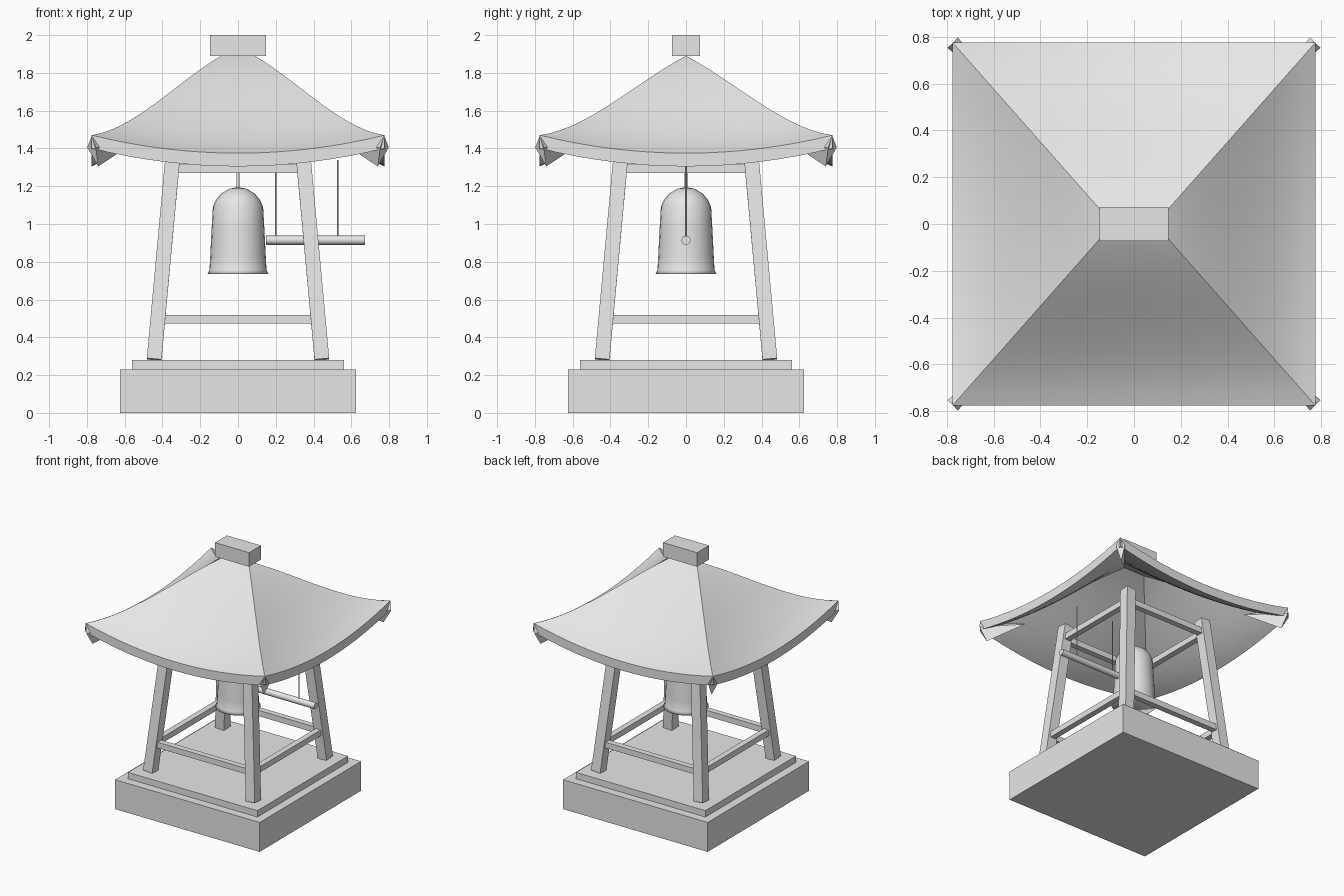
import bpy, bmesh, math
from mathutils import Matrix, Vector

if "Cube" in bpy.data.objects:
    bpy.data.objects.remove(bpy.data.objects["Cube"])

grey = bpy.data.materials.new("stone_grey")
grey.diffuse_color = (0.8, 0.8, 0.8, 1)
grey.use_nodes = True
grey.node_tree.nodes["Principled BSDF"].inputs["Base Color"].default_value = grey.diffuse_color


def finish(name, bm, smooth=None):
    bmesh.ops.recalc_face_normals(bm, faces=bm.faces)
    me = bpy.data.meshes.new(name)
    bm.to_mesh(me)
    bm.free()
    me.materials.append(grey)
    ob = bpy.data.objects.new(name, me)
    bpy.context.collection.objects.link(ob)
    if smooth is not None:
        bpy.ops.object.select_all(action='DESELECT')
        ob.select_set(True)
        bpy.context.view_layer.objects.active = ob
        bpy.ops.object.shade_smooth_by_angle(angle=math.radians(smooth))
    return ob


def box(name, size, loc, rot=Matrix()):
    bm = bmesh.new()
    m = Matrix.Translation(loc) @ rot @ Matrix.Diagonal((*size, 1))
    bmesh.ops.create_cube(bm, size=1, matrix=m)
    return finish(name, bm)


def rod(name, a, b, r, sides=12):
    a, b = Vector(a), Vector(b)
    d = b - a
    m = Matrix.Translation((a + b) / 2) @ d.to_track_quat('Z', 'Y').to_matrix().to_4x4()
    bm = bmesh.new()
    bmesh.ops.create_cone(bm, cap_ends=True, segments=sides, radius1=r, radius2=r,
                          depth=d.length, matrix=m)
    return finish(name, bm, 40)


# Stepped base
box("base", (1.25, 1.25, 0.23), (0, 0, 0.115))
box("platform", (1.12, 1.12, 0.05), (0, 0, 0.255))


# Leaning legs
def leg_at(z):
    return 0.444 - 0.092 * (z - 0.283)


LOW, HIGH = 0.283, 1.39
for sx in (-1, 1):
    for sy in (-1, 1):
        a = Vector((sx * leg_at(LOW), sy * leg_at(LOW), LOW))
        b = Vector((sx * leg_at(HIGH), sy * leg_at(HIGH), HIGH))
        d = b - a
        rot = Vector((0, 0, 1)).rotation_difference(d).to_matrix().to_4x4()
        box("leg", (0.078, 0.078, d.length), (a + b) / 2, rot)

# Cross rails between the legs
for z, h in ((0.497, 0.045), (1.293, 0.045)):
    p = leg_at(z)
    for s in (-1, 1):
        box("rail_x", (2 * p - 0.06, 0.045, h), (0, s * p, z))
        box("rail_y", (0.045, 2 * p - 0.06, h), (s * p, 0, z))

# Curved roof shell: four panels with sagging eaves
RIDGE, EAVE, THICK, NT, NS = 0.09, 0.775, 0.07, 14, 16


def roof_point(side, s, t):
    x, y = RIDGE + (EAVE - RIDGE) * t, EAVE * t
    z = 1.89 - (0.40 * t + 0.36 * t**2 - 0.34 * t**3) - 0.095 * t**2 * (1 - s * s)
    return Vector([(s * x, -y, z), (x, s * y, z), (-s * x, y, z), (-x, -s * y, z)][side])


def grid(bm, rows, flip=False):
    vs = [[bm.verts.new(p) for p in row] for row in rows]
    for r0, r1 in zip(vs, vs[1:]):
        for i in range(len(r0) - 1):
            q = [r0[i], r1[i], r1[i + 1], r0[i + 1]]
            bm.faces.new(q[::-1] if flip else q)


bm = bmesh.new()
down = Vector((0, 0, -THICK))
for side in range(4):
    rows = [[roof_point(side, 2 * i / NS - 1, j / NT) for i in range(NS + 1)]
            for j in range(NT + 1)]
    grid(bm, rows)
    grid(bm, [[p + down for p in row] for row in rows], True)
    grid(bm, [rows[-1], [p + down for p in rows[-1]]])
bmesh.ops.remove_doubles(bm, verts=bm.verts, dist=1e-5)
for e in bm.edges:  # crisp hips and eaves
    a, b = (v.co for v in e.verts)
    on_hip = all(abs((abs(c.x) - RIDGE) / (EAVE - RIDGE) - abs(c.y) / EAVE) < 1e-4 for c in (a, b))
    e.smooth = not on_hip
for f in bm.faces:
    f.smooth = True
finish("roof", bm, 28)

# Ridge cap
box("ridge_cap", (0.294, 0.146, 0.11), (0, 0, 1.945))

# Four-sided corner spikes tucked under the eaves
for sx in (-1, 1):
    for sy in (-1, 1):
        bm = bmesh.new()
        pts = [(0.774, 0.774, 1.468), (0.798, 0.753, 1.405),
               (0.74, 0.74, 1.305), (0.753, 0.798, 1.405), (0.55, 0.55, 1.43)]
        v = [bm.verts.new((sx * x, sy * y, z)) for x, y, z in pts]
        bm.faces.new(v[:4])
        for i in range(4):
            bm.faces.new((v[i], v[(i + 1) % 4], v[4]))
        finish("corner_spike", bm)

# Bell, turned from a profile
bm = bmesh.new()
profile = [(0.0, 1.195), (0.045, 1.187), (0.09, 1.16), (0.118, 1.125), (0.133, 1.09),
           (0.14, 0.97), (0.147, 0.83), (0.151, 0.757), (0.162, 0.735), (0.0, 0.735)]
vs = [bm.verts.new((r, 0, z)) for r, z in profile]
es = [bm.edges.new(p) for p in zip(vs, vs[1:])]
bmesh.ops.spin(bm, geom=vs + es, cent=(0, 0, 0), axis=(0, 0, 1),
               angle=math.tau, steps=24)
bmesh.ops.remove_doubles(bm, verts=bm.verts, dist=1e-5)
finish("bell", bm, 180)
rod("bell_hanger", (0, 0, 1.18), (0, 0, 1.34), 0.008)

# Striking log on two ropes
rod("striker", (0.147, 0, 0.914), (0.673, 0, 0.914), 0.024, 16)
for x in (0.2, 0.527):
    rod("striker_rope", (x, 0, 0.92), (x, 0, 1.34), 0.004, 8)
